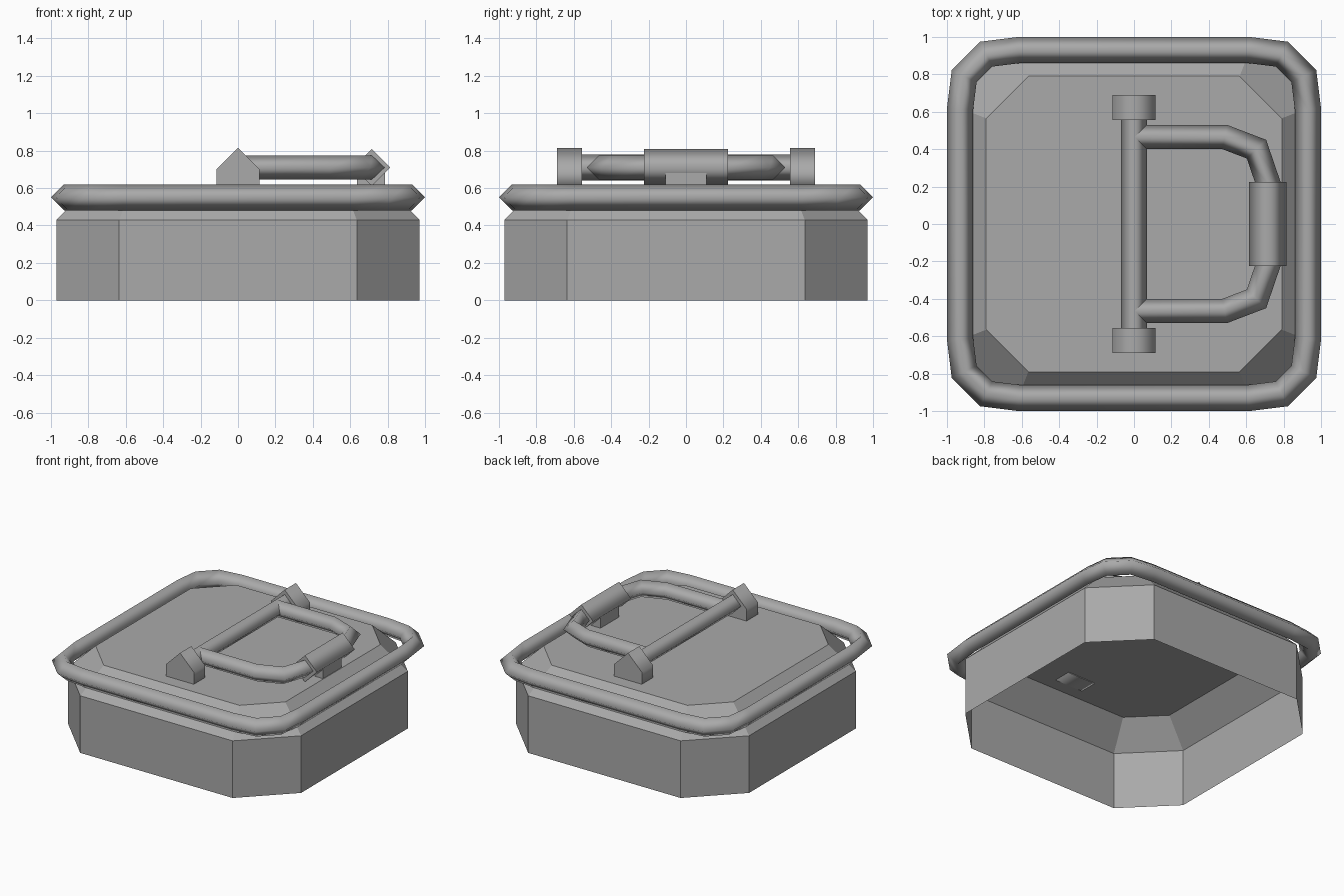
import bpy, bmesh
from mathutils import Vector

cube = bpy.data.objects.get("Cube")
if cube:
    bpy.data.objects.remove(cube, do_unlink=True)

steel = bpy.data.materials.new("grey_steel")
steel.use_nodes = True
GREY = (0.4, 0.4, 0.4, 1)
steel.diffuse_color = GREY
bsdf = next(n for n in steel.node_tree.nodes if n.type == 'BSDF_PRINCIPLED')
bsdf.inputs["Base Color"].default_value = GREY


def finish(name, bm):
    bmesh.ops.recalc_face_normals(bm, faces=bm.faces[:])
    mesh = bpy.data.meshes.new(name)
    bm.to_mesh(mesh)
    bm.free()
    mesh.materials.append(steel)
    obj = bpy.data.objects.new(name, mesh)
    bpy.context.collection.objects.link(obj)
    return obj


def bridge(bm, a, b, smooth):
    n = len(a)
    for i in range(n):
        j = (i + 1) % n
        bm.faces.new((a[i], a[j], b[j], b[i])).smooth = smooth


def sweep(name, path, section, z, closed=False):
    """Sweep a (side, up) section along a flat path with mitred corners."""
    bm = bmesh.new()
    pts = [Vector(p) for p in path]
    n = len(pts)
    rings = []
    for i, p in enumerate(pts):
        into = (p - pts[i - 1]).normalized() if closed or i > 0 else None
        out = (pts[(i + 1) % n] - p).normalized() if closed or i < n - 1 else None
        into, out = into or out, out or into
        t = (into + out).normalized()
        side = Vector((t.y, -t.x)) / t.dot(out)
        rings.append([bm.verts.new((p.x + side.x * s, p.y + side.y * s, z + u))
                      for s, u in section])
    for a, b in zip(rings, rings[1:]):
        bridge(bm, a, b, True)
    if closed:
        bridge(bm, rings[-1], rings[0], True)
    else:
        for ring in (rings[0], rings[-1]):
            cap = bm.faces.new(ring)
            for e in cap.edges:
                e.smooth = False
    return finish(name, bm)


def diamond(r):
    return [(r, 0), (0, r), (-r, 0), (0, -r)]


def four_corners(corner):
    """Repeat one corner's points around all four quadrants."""
    pts = []
    for _ in range(4):
        pts += corner
        corner = [(-y, x) for x, y in corner]
    return pts


def shell(name, loops):
    """Open-bottomed shell through stacked loops, closed on top."""
    bm = bmesh.new()
    rings = [[bm.verts.new((x, y, z)) for x, y in loop] for loop, z in loops]
    for a, b in zip(rings, rings[1:]):
        bridge(bm, a, b, False)
    bm.faces.new(rings[-1])
    return finish(name, bm)


# Hollow hatch body with bevelled top
wall = four_corners([(0.97, 0.635), (0.635, 0.97)])
lid = four_corners([(0.79, 0.565), (0.565, 0.79)])
shell("hatch_body", [(wall, 0), (wall, 0.43), (lid, 0.61)])

# Rim tube around the hatch
rim = four_corners([(0.93, 0.615), (0.908, 0.79), (0.79, 0.908), (0.615, 0.93)])
sweep("rim_tube", rim, diamond(0.07), 0.55, closed=True)

# Hinge bar and its two gabled brackets
sweep("hinge_bar", [(0, -0.57), (0, 0.57)], diamond(0.07), 0.71)
gable = [(-0.115, 0), (0.115, 0), (0.115, 0.095), (0, 0.21), (-0.115, 0.095)]
for label, s in (("front", -1), ("back", 1)):
    sweep(label + "_bracket", [(0, s * 0.555), (0, s * 0.69)], gable, 0.605)

# Bent pull handle with a thick grip
half = [(0, 0.465), (0.485, 0.465), (0.655, 0.4), (0.72, 0.21)]
sweep("pull_handle", half + [(x, -y) for x, y in reversed(half)], diamond(0.065), 0.71)
sweep("handle_grip", [(0.715, -0.225), (0.715, 0.225)], diamond(0.1), 0.71)

# Small hollow catch below the grip, passing through the lid
catch = [(0.71 + sx * 0.075, sy * 0.11) for sx, sy in ((1, 1), (-1, 1), (-1, -1), (1, -1))]
shell("latch_catch", [(catch, 0.5), (catch, 0.7)])
